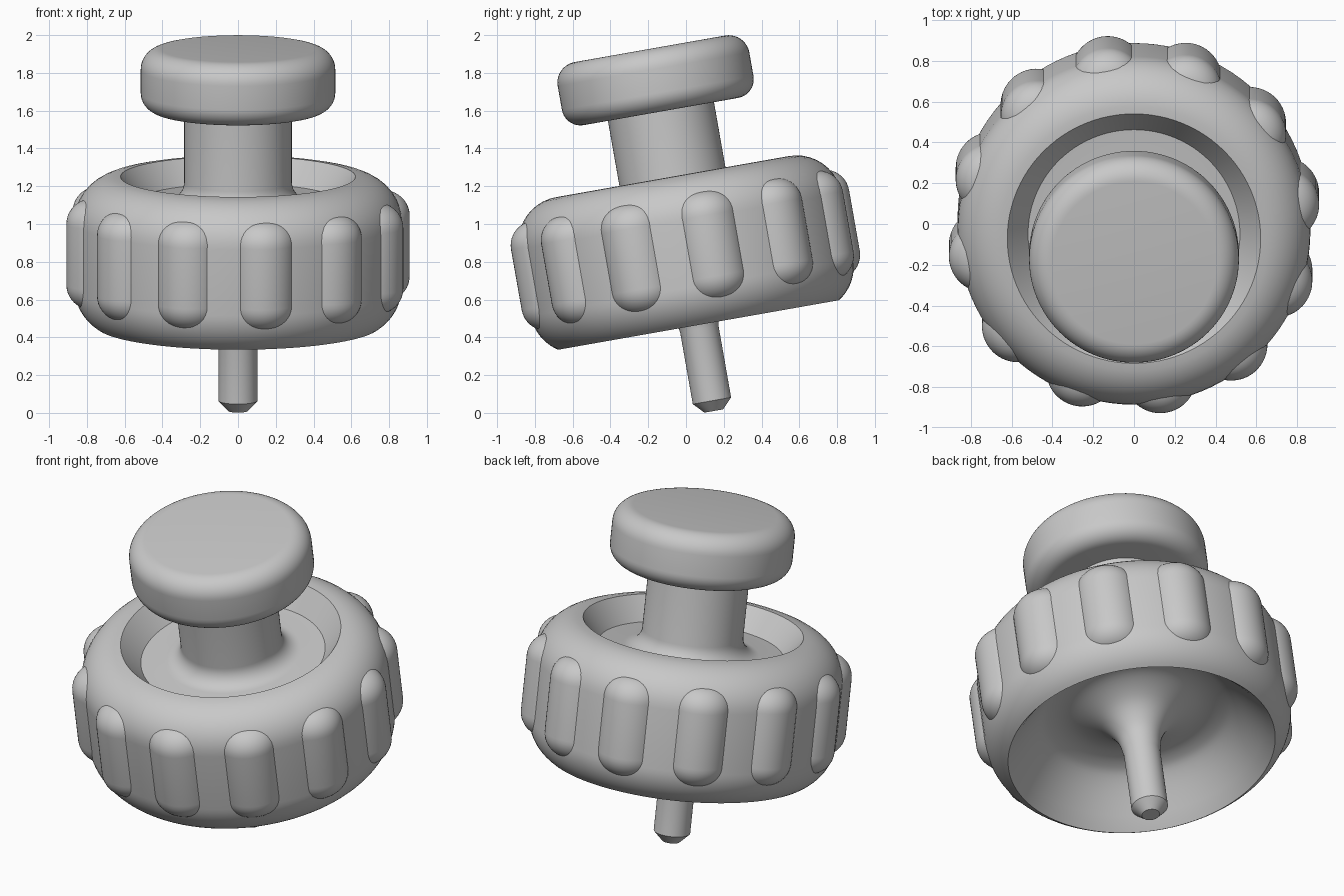
import bpy, bmesh, math
from mathutils import Matrix, Vector

cube = bpy.data.objects.get("Cube")
if cube:
    bpy.data.objects.remove(cube, do_unlink=True)

grey = bpy.data.materials.new("plain grey")
grey.use_nodes = True
colour = (0.58, 0.58, 0.58, 1)
grey.diffuse_color = colour
grey.node_tree.nodes["Principled BSDF"].inputs["Base Color"].default_value = colour

# The whole knob leans forward about its pin tip
LEAN = Matrix.Translation((0, 0.147, 0.01)) @ Matrix.Rotation(math.radians(10), 4, 'X')


def arc(r, z, radius, start, end, steps=10):
    """Points of a circular arc in the (radius, height) plane."""
    angles = [math.radians(start + (end - start) * i / steps) for i in range(steps + 1)]
    return [(r + radius * math.cos(a), z + radius * math.sin(a)) for a in angles]


def smooth_path(points, steps=6):
    """Catmull-Rom curve through the points."""
    pts = [Vector(p) for p in points]
    pts = [2 * pts[0] - pts[1]] + pts + [2 * pts[-1] - pts[-2]]
    out = []
    for a, b, c, d in zip(pts, pts[1:], pts[2:], pts[3:]):
        for i in range(steps):
            t = i / steps
            p = b + (c - a) * t / 2 + (a - 2.5 * b + 2 * c - d / 2) * t**2
            out.append(tuple(p + (1.5 * (b - c) + (d - a) / 2) * t**3))
    return out + [tuple(points[-1])]


def lathe(profile, sides):
    """Bmesh made by turning a profile around z."""
    bm = bmesh.new()
    verts = [bm.verts.new((r, 0, z)) for r, z in profile]
    edges = [bm.edges.new(pair) for pair in zip(verts, verts[1:])]
    bmesh.ops.spin(bm, geom=verts + edges, axis=(0, 0, 1), cent=(0, 0, 0),
                   angle=math.tau, steps=sides, use_merge=True)
    bmesh.ops.remove_doubles(bm, verts=bm.verts, dist=0.0001)
    return bm


def finish(bm, name, matrix):
    bmesh.ops.recalc_face_normals(bm, faces=bm.faces)
    bm.transform(matrix)
    mesh = bpy.data.meshes.new(name)
    bm.to_mesh(mesh)
    bm.free()
    mesh.materials.append(grey)
    obj = bpy.data.objects.new(name, mesh)
    bpy.context.collection.objects.link(obj)
    bpy.ops.object.select_all(action='DESELECT')
    obj.select_set(True)
    bpy.context.view_layer.objects.active = obj
    bpy.ops.object.shade_smooth_by_angle(angle=math.radians(30))


# Pin, hollow underside, rounded wheel, dish and neck in one turned piece
pin = [(0, 0), (0.05, 0), (0.103, 0.055)]
underside = smooth_path([(0.103, 0.44), (0.13, 0.56), (0.21, 0.67), (0.35, 0.74),
                         (0.48, 0.735), (0.58, 0.67), (0.751, 0.462)])
lower_edge = arc(0.626, 0.665, 0.24, -57.5, 0)
upper_edge = arc(0.626, 1.02, 0.24, 0, 91)
dish = [(0.52, 1.13)]
neck = arc(0.385, 1.23, 0.1, 270, 180) + [(0.285, 1.63), (0, 1.63)]
wheel = pin + underside[:-1] + lower_edge + upper_edge + dish + neck
finish(lathe(wheel, 96), "wheel_and_pin", LEAN)

# Push cap with rounded edges
cap = [(0, 1.61)] + arc(0.415, 1.71, 0.1, -90, 0) + arc(0.405, 1.837, 0.11, 0, 90) + [(0, 1.947)]
finish(lathe(cap, 96), "cap", LEAN)

# Grip ribs: round-ended rods with their inner side cut off inside the wheel
HALF, RADIUS, FILLET = 0.293, 0.178, 0.13
flat = RADIUS - FILLET
rod = ([(0, -HALF)] + arc(flat, FILLET - HALF, FILLET, -90, 0)
       + arc(flat, HALF - FILLET, FILLET, 0, 90) + [(0, HALF)])
for i in range(12):
    bm = lathe(rod, 48)
    cut = bmesh.ops.bisect_plane(bm, geom=bm.verts[:] + bm.edges[:] + bm.faces[:],
                                 plane_co=(0.04, 0, 0), plane_no=(1, 0, 0), clear_inner=True)
    loop = [e for e in cut["geom_cut"] if isinstance(e, bmesh.types.BMEdge)]
    bmesh.ops.edgeloop_fill(bm, edges=loop)
    turn = Matrix.Rotation(math.radians(30 * i - 80), 4, 'Z')
    finish(bm, f"grip_rib_{i + 1}", LEAN @ turn @ Matrix.Translation((0.742, 0, 0.865)))
